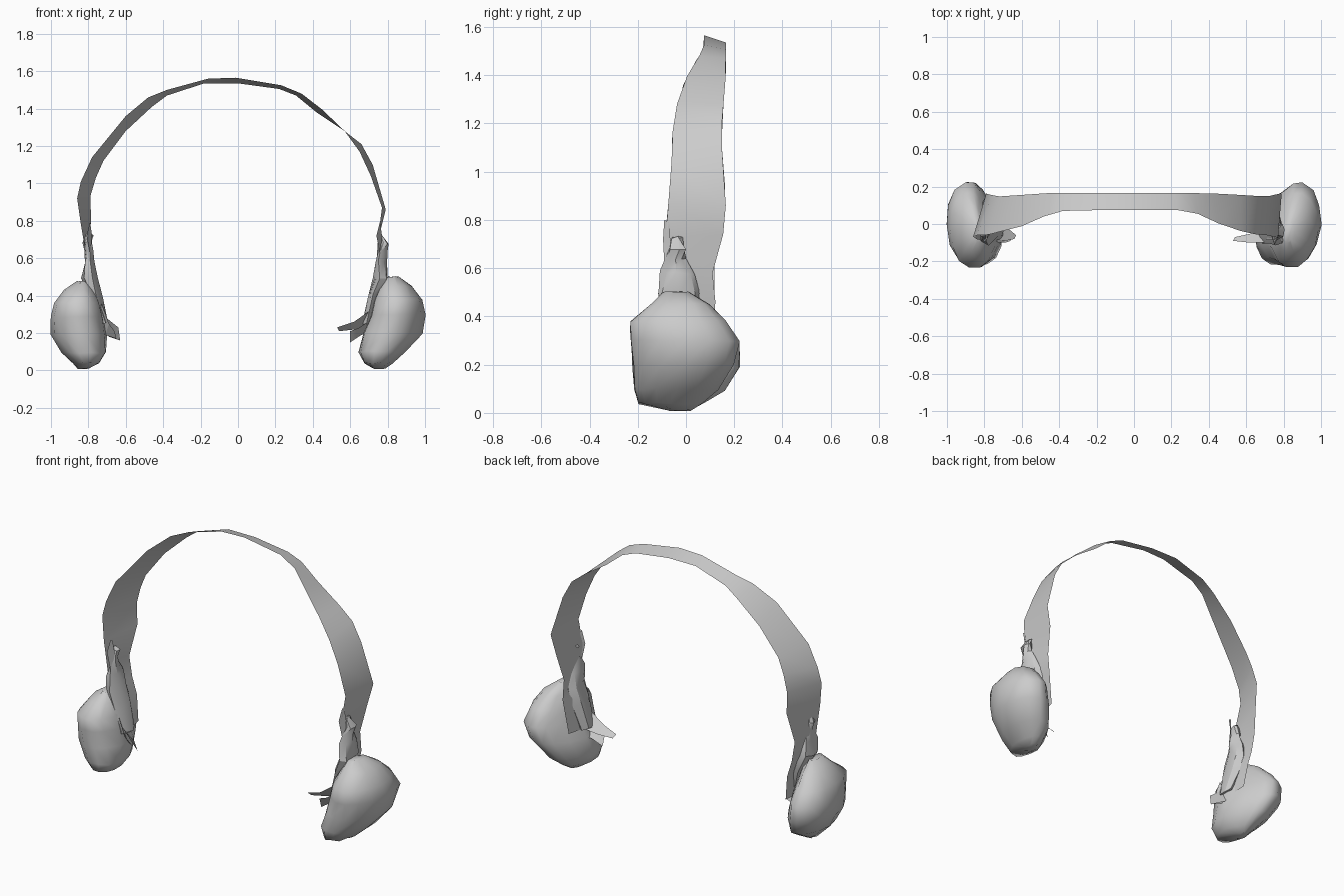
import bpy
import bmesh
import random
from math import cos, sin, pi, radians, copysign

random.seed(4)

default_cube = bpy.data.objects.get("Cube")
if default_cube:
    bpy.data.objects.remove(default_cube, do_unlink=True)

# One plain grey for everything
grey = bpy.data.materials.new("plain_grey")
grey.use_nodes = True
grey_colour = (0.6, 0.6, 0.6, 1)
grey.diffuse_color = grey_colour
grey.node_tree.nodes["Principled BSDF"].inputs["Base Color"].default_value = grey_colour


def finish(name, bm, smooth_angle, closed=True):
    """Turn a bmesh into a shaded, coloured object."""
    if closed:
        bmesh.ops.recalc_face_normals(bm, faces=bm.faces)
    mesh = bpy.data.meshes.new(name)
    bm.to_mesh(mesh)
    bm.free()
    mesh.materials.append(grey)
    obj = bpy.data.objects.new(name, mesh)
    bpy.context.collection.objects.link(obj)
    bpy.ops.object.select_all(action='DESELECT')
    obj.select_set(True)
    bpy.context.view_layer.objects.active = obj
    bpy.ops.object.shade_smooth_by_angle(angle=radians(smooth_angle))
    return obj


def ribbon(name, front_edge, back_edge, smooth_angle=20):
    """Thin sheet stretched between two edges."""
    bm = bmesh.new()
    front = [bm.verts.new(p) for p in front_edge]
    back = [bm.verts.new(p) for p in back_edge]
    for i in range(len(front) - 1):
        bm.faces.new((front[i], front[i + 1], back[i + 1], back[i]))
    return finish(name, bm, smooth_angle, closed=False)


def loft(name, rings, sides, side=1, power=1.0, shear=0.0, taper=0.0, jitter=0.0,
         smooth_angle=60):
    """Closed body through level rings (z, inner x, outer x, y min, y max).
    side mirrors it to -x; taper pulls the inner back corner outwards."""
    bm = bmesh.new()
    loops = []
    for z, x0, x1, y0, y1 in rings:
        loop = []
        for k in range(sides):
            angle = 2 * pi * k / sides
            c, s = cos(angle), sin(angle)
            c = copysign(abs(c) ** power, c)
            s = copysign(abs(s) ** power, s)
            if c < 0:
                c *= 1 - taper * max(0, s)
            y = (y0 + y1) / 2 + s * (y1 - y0) / 2
            x = (x0 + x1) / 2 + c * (x1 - x0) / 2 + shear * y
            noise = [random.uniform(-jitter, jitter) for axis in "xyz"]
            loop.append(bm.verts.new((side * x + noise[0], y + noise[1], z + noise[2])))
        loops.append(loop)
    for low, high in zip(loops, loops[1:]):
        for k in range(sides):
            n = (k + 1) % sides
            bm.faces.new((low[k], low[n], high[n], high[k]))
    bm.faces.new(loops[0])
    bm.faces.new(loops[-1])
    return finish(name, bm, smooth_angle)


# Headband: twisted strap, stations are (front x, front z, back x, back z)
def front_depth(z):
    if z < 1:
        return max(-.085, -.06 - .1 * (1 - z))
    return min(.075, -.06 + .13 * ((z - 1) / .5) ** 3)


def back_depth(z):
    dip = .02 * max(0, 1 - abs(z - 1.15) / .25)
    notch = .03 * max(0, 1 - abs(z - .59) / .15)
    return .165 - .1 * max(0, .85 - z) - dip - notch


stations = [
    (-.72, .22, -.74, .25), (-.75, .4, -.76, .4), (-.8, .52, -.79, .5),
    (-.82, .66, -.81, .62), (-.84, .78, -.785, .8), (-.86, .92, -.79, .93),
    (-.84, 1.01, -.76, 1.03), (-.78, 1.14, -.72, 1.12), (-.6, 1.36, -.6, 1.28),
    (-.48, 1.46, -.46, 1.41), (-.38, 1.5, -.38, 1.47), (-.16, 1.56, -.18, 1.535),
    (-.01, 1.565, 0, 1.535), (.23, 1.525, .22, 1.505), (.34, 1.48, .31, 1.47),
    (.45, 1.395, .42, 1.38), (.57, 1.28, .57, 1.28), (.65, 1.17, .66, 1.21),
    (.71, 1.04, .72, 1.1), (.77, .87, .79, .86), (.75, .72, .76, .74),
    (.77, .57, .74, .58), (.71, .42, .74, .46), (.69, .24, .71, .26),
]
ribbon("headband",
       [(x, front_depth(z), z) for x, z, _, _ in stations],
       [(x, back_depth(z), z) for _, _, x, z in stations], 50)

# Ear cups: lopsided soft pads leaning inwards at the bottom
cup_rings = [
    (.01, .72, .79, -.07, .02), (.04, .68, .83, -.2, .07),
    (.1, .65, .9, -.22, .14), (.2, .67, .985, -.225, .2),
    (.3, .71, 1, -.235, .225), (.38, .73, .985, -.235, .17),
    (.45, .76, .93, -.15, .1), (.5, .8, .86, -.1, .01),
]


def opposite(rings, lean, squash, gap):
    """Rings for the other cup: lower part less tucked in and deeper at the back."""
    result = []
    for z, x0, x1, y0, y1 in rings:
        shift = lean * max(0, .3 - z)
        deeper = .04 * max(0, 1 - abs(z - .15) / .15)
        result.append((z * squash, x0 + shift + gap, min(1, x1 + shift), y0, y1 + deeper))
    return result


loft("left_ear_cup", cup_rings, 14, power=.95, shear=.06, taper=.45, jitter=.004)
loft("right_ear_cup", opposite(cup_rings, .22, .95, .01), 14, side=-1,
     power=.93, shear=.04, taper=.65, jitter=.004)

# Hinges: crumpled lumps joining the strap to the cups
hinge_rings = [
    (.25, .67, .71, -.1, .02), (.4, .69, .77, -.1, .05),
    (.5, .72, .8, -.11, .06), (.58, .74, .79, -.1, .04),
    (.64, .75, .79, -.08, 0), (.68, .75, .8, -.07, 0),
    (.73, .75, .77, -.06, -.02),
]
for name, side, gap in (("left", 1, 0), ("right", -1, .03)):
    rings = [(z, x0 + gap, x1 + gap, y0, y1) for z, x0, x1, y0, y1 in hinge_rings]
    loft(name + "_hinge", rings, 7, side=side, jitter=.01, smooth_angle=30)
    # Loose flake standing up in front of the strap
    x = side * (.76 + gap)
    ribbon(name + "_flake",
           [(x, -.09, .62), (x - .02, -.095, .72), (x, -.09, .8)],
           [(x, -.06, .62), (x + .01, -.065, .72), (x, -.07, .79)])

# Tabs: torn flaps sticking out from the inner side of each cup
ribbon("left_upper_tab",
       [(.72, -.1, .33), (.62, -.1, .26), (.53, -.09, .23)],
       [(.7, -.03, .24), (.63, -.05, .22), (.54, -.07, .21)])
ribbon("left_lower_tab",
       [(.71, -.1, .27), (.65, -.09, .23), (.6, -.08, .21)],
       [(.69, -.02, .2), (.66, -.04, .19), (.6, -.06, .15)])
ribbon("right_upper_tab",
       [(-.75, -.08, .32), (-.69, -.09, .27), (-.64, -.08, .23)],
       [(-.74, .02, .22), (-.69, -.01, .18), (-.63, -.06, .16)])
ribbon("right_lower_tab",
       [(-.73, -.1, .36), (-.69, -.1, .25), (-.66, -.09, .21)],
       [(-.75, -.02, .24), (-.71, -.04, .19), (-.65, -.06, .17)])
